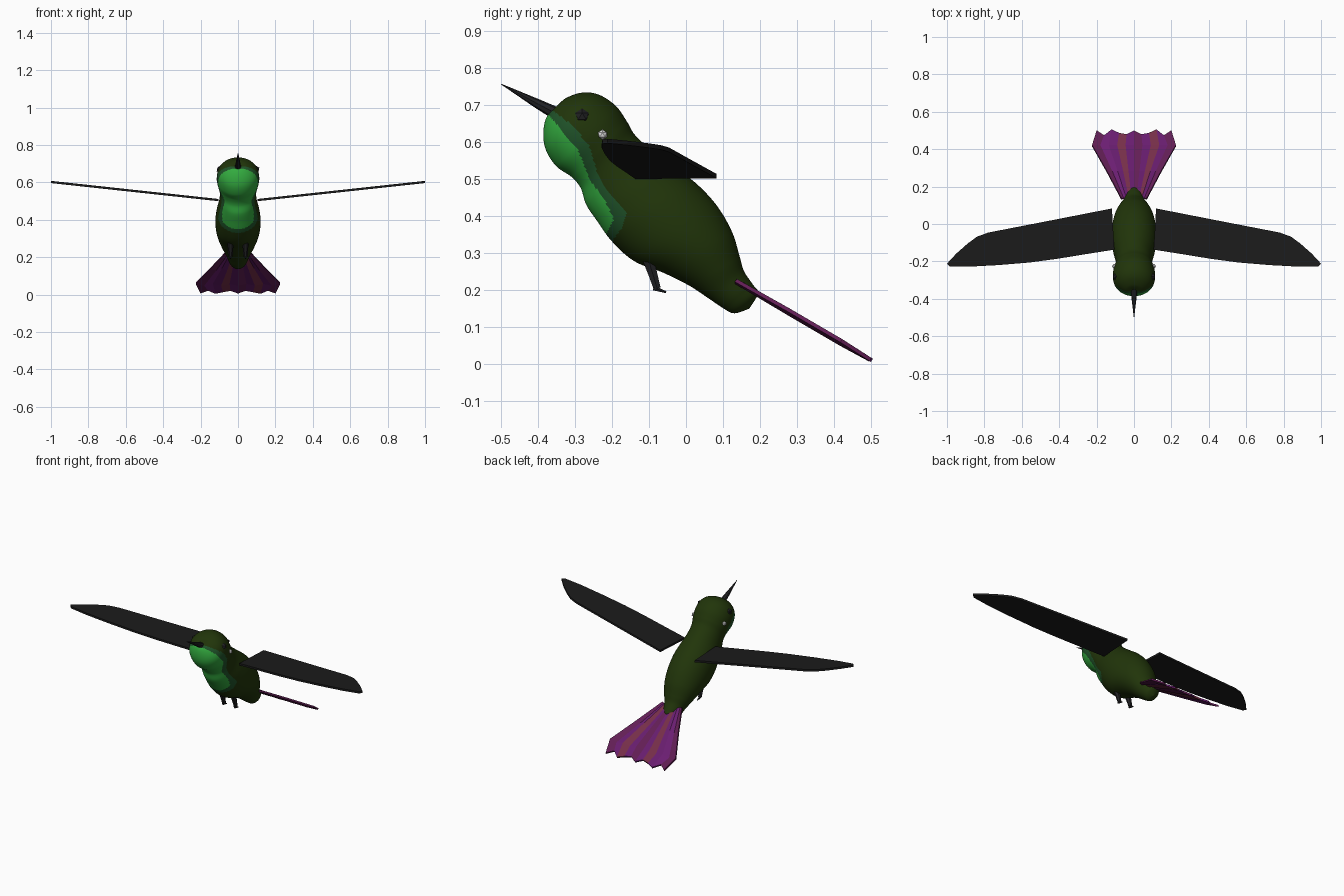
import bpy, bmesh, math
from mathutils import Vector

cube = bpy.data.objects.get("Cube")
if cube:
    bpy.data.objects.remove(cube, do_unlink=True)


def material(name, rgb):
    m = bpy.data.materials.new(name)
    m.use_nodes = True
    m.diffuse_color = (*rgb, 1)
    bsdf = m.node_tree.nodes["Principled BSDF"]
    bsdf.inputs["Base Color"].default_value = (*rgb, 1)
    bsdf.inputs["Roughness"].default_value = 0.8
    return m


GREEN = material("dark olive green", (.015, .035, .003))
BRIGHT = material("bright throat green", (.033, .41, .05))
BAND = material("deep emerald", (.014, .085, .022))
CHARCOAL = material("charcoal", (.011, .011, .011))
GREY = material("dark grey", (.015, .015, .017))
VIOLET = material("violet", (.145, .013, .165))
PLUM = material("plum", (.12, .013, .09))
BURGUNDY = material("burgundy", (.175, .027, .065))
WHITE = material("white", (.75, .75, .75))


def make(name, bm, mats, smooth=False):
    bmesh.ops.recalc_face_normals(bm, faces=bm.faces)
    mesh = bpy.data.meshes.new(name)
    bm.to_mesh(mesh)
    bm.free()
    for m in mats:
        mesh.materials.append(m)
    for p in mesh.polygons:
        p.use_smooth = smooth
    obj = bpy.data.objects.new(name, mesh)
    bpy.context.collection.objects.link(obj)
    return obj


def catmull(p, t):
    i = min(int(t), len(p) - 2)
    f = t - i
    a, b, c, d = (Vector(p[max(0, min(len(p) - 1, k))]) for k in range(i - 1, i + 3))
    return .5 * (2 * b + (c - a) * f + (2 * a - 5 * b + 4 * c - d) * f * f
                 + (3 * b - a - 3 * c + d) * f ** 3)


def limit(table, z):
    # y limit of a painted patch at height z
    for (z0, y0), (z1, y1) in zip(table, table[1:]):
        if z0 <= z <= z1:
            return y0 + (y1 - y0) * (z - z0) / (z1 - z0)
    return -9


# Body: rings given as back y, z, belly y, z and half width, crown to rump
STATIONS = [
    (-.350, .695, -.352, .693, .002), (-.325, .718, -.378, .665, .045),
    (-.280, .733, -.386, .620, .085), (-.235, .727, -.378, .575, .108),
    (-.190, .697, -.350, .533, .113), (-.160, .655, -.310, .505, .105),
    (-.137, .617, -.285, .475, .097), (-.090, .575, -.270, .430, .100),
    (-.030, .530, -.240, .385, .112), (.030, .485, -.200, .330, .120),
    (.085, .425, -.140, .277, .118), (.125, .355, -.060, .245, .105),
    (.145, .290, .010, .210, .083), (.157, .250, .060, .177, .063),
    (.180, .215, .100, .150, .050), (.195, .190, .130, .136, .034),
    (.172, .150, .170, .148, .002)]
INNER = [(.34, -.222), (.39, -.195), (.443, -.22), (.497, -.26), (.578, -.292), (.675, -.373)]
OUTER = [(.33, -.20), (.368, -.173), (.408, -.16), (.45, -.2), (.51, -.238),
         (.584, -.26), (.638, -.3), (.69, -.367)]
SIDES, STEPS = 120, 16
bm = bmesh.new()
rings = []
for k in range((len(STATIONS) - 1) * STEPS + 1):
    ty, tz, by, bz, w = catmull(STATIONS, k / STEPS)
    ring = []
    for s in range(SIDES):
        a = math.tau * s / SIDES
        h = (1 + math.cos(a)) / 2
        ring.append(bm.verts.new((w * math.sin(a), by + (ty - by) * h, bz + (tz - bz) * h)))
    rings.append(ring)
for r, q in zip(rings, rings[1:]):
    for s in range(SIDES):
        n = (s + 1) % SIDES
        f = bm.faces.new((r[s], r[n], q[n], q[s]))
        c = f.calc_center_median()
        if c.y < limit(INNER, c.z):
            f.material_index = 1
        elif c.y < limit(OUTER, c.z):
            f.material_index = 2
bm.faces.new(rings[0])
bm.faces.new(rings[-1])
make("body", bm, [GREEN, BRIGHT, BAND], True)


def rod(name, points, sides=8):
    # Tapered tube through points of (position, radius)
    bm = bmesh.new()
    prev = None
    for i, (p, r) in enumerate(points):
        ahead = Vector(points[min(i + 1, len(points) - 1)][0])
        behind = Vector(points[max(i - 1, 0)][0])
        side = Vector((1, 0, 0))
        up = side.cross((ahead - behind).normalized()).normalized()
        ring = []
        for s in range(sides):
            a = math.tau * s / sides
            ring.append(bm.verts.new(Vector(p) + r * (side * math.cos(a) + up * math.sin(a))))
        if prev:
            for s in range(sides):
                n = (s + 1) % sides
                bm.faces.new((prev[s], prev[n], ring[n], ring[s]))
        else:
            bm.faces.new(ring)
        prev = ring
    bm.faces.new(prev)
    return make(name, bm, [GREY])


rod("beak", [((0, -.335, .668), .019), ((0, -.40, .702), .013), ((0, -.5, .756), .001)])


def ball(name, center, radius, mat):
    # Faceted bead
    bm = bmesh.new()
    bmesh.ops.create_icosphere(bm, subdivisions=1, radius=radius)
    bmesh.ops.translate(bm, vec=center, verts=bm.verts)
    return make(name, bm, [mat])


def wing(name, side):
    # Flat blade rising toward the tip
    outline = [(.118, .083), (.45, .018), (.78, -.046), (.84, -.068), (.89, -.105),
               (.95, -.158), (1.0, -.212), (.985, -.226), (.88, -.228), (.73, -.22),
               (.56, -.206), (.41, -.186), (.25, -.16), (.105, -.137)]
    bm = bmesh.new()
    low, high = ([bm.verts.new((side * x, y, .506 + .108 * (x - .11) + dz)) for x, y in outline]
                 for dz in (-.006, .006))
    bm.faces.new(low)
    bm.faces.new(high)
    for i in range(len(outline)):
        j = (i + 1) % len(outline)
        bm.faces.new((low[i], low[j], high[j], high[i]))
    make(name, bm, [CHARCOAL])


for label, s in (("left", 1), ("right", -1)):
    wing(label + "_wing", s)
    ball(label + "_eye", (s * .095, -.281, .669), .021, GREY)
    ball(label + "_cheek_spot", (s * .104, -.226, .619), .014, WHITE)
    rod(label + "_leg", [((s * .04, -.103, .285), .018), ((s * .04, -.09, .243), .014),
                         ((s * .04, -.078, .203), .011)], 6)
    rod(label + "_foot", [((s * .04, -.088, .205), .008), ((s * .04, -.054, .193), .003)], 6)

# Tail: pleated fan of feathers with a notched end
TIPS = [.497, .477, .485, .503, .472, .499]
COLOURS = [1, 0, 0, 2, 0, 1, 0, 2, 0, 1]
bm = bmesh.new()
columns = []
for i in range(-5, 6):
    u = i / 5
    fold = .006 if i % 2 else -.004
    col = []
    for x, y, k in ((.068, .135, .5), (.145, .28, 1), (.225, .42, 1), (.2, TIPS[abs(i)], .2)):
        col.append(bm.verts.new((x * u, y, .222 - .583 * (y - .135) + fold * k)))
    columns.append(col)
for a, b, colour in zip(columns, columns[1:], COLOURS):
    for j in range(3):
        bm.faces.new((a[j], b[j], b[j + 1], a[j + 1])).material_index = colour
tail = make("tail_feathers", bm, [VIOLET, PLUM, BURGUNDY])
solid = tail.modifiers.new("thickness", "SOLIDIFY")
solid.thickness = .01
solid.offset = 0
